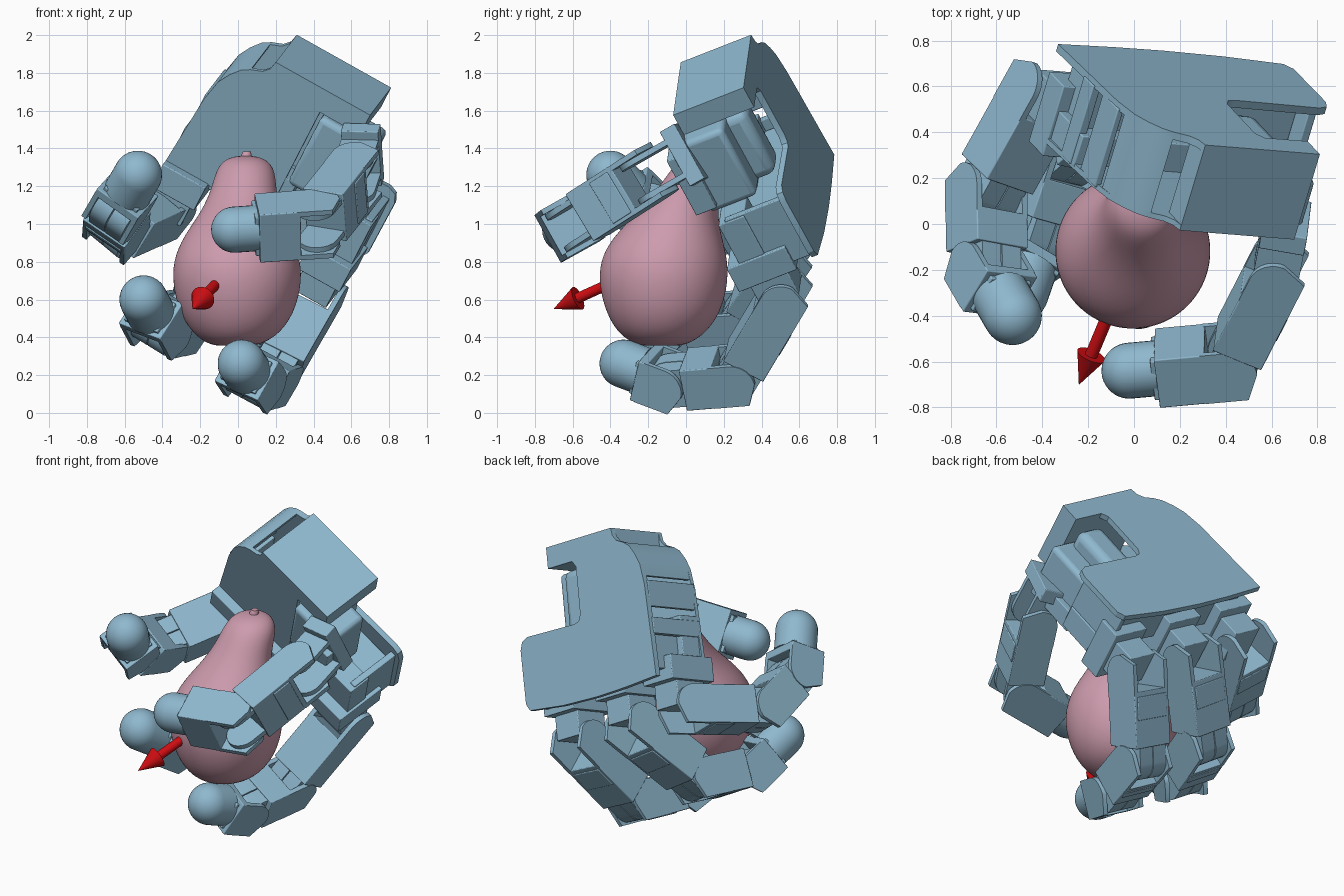
import bpy, bmesh, math
from mathutils import Vector, Matrix

cube = bpy.data.objects.get("Cube")
if cube:
    bpy.data.objects.remove(cube)


def material(name, rgb):
    m = bpy.data.materials.new(name)
    m.use_nodes = True
    m.diffuse_color = (*rgb, 1)
    m.node_tree.nodes["Principled BSDF"].inputs["Base Color"].default_value = (*rgb, 1)
    return m


BLUE = material("steel blue", (0.275, 0.48, 0.62))
PINK = material("dusty pink", (0.61, 0.33, 0.42))
RED = material("bright red", (0.62, 0.004, 0.006))


def finish(name, bm, mat, smooth):
    bmesh.ops.recalc_face_normals(bm, faces=bm.faces)
    mesh = bpy.data.meshes.new(name)
    bm.to_mesh(mesh)
    bm.free()
    mesh.materials.append(mat)
    ob = bpy.data.objects.new(name, mesh)
    bpy.context.collection.objects.link(ob)
    bpy.ops.object.select_all(action='DESELECT')
    ob.select_set(True)
    bpy.context.view_layer.objects.active = ob
    bpy.ops.object.shade_smooth_by_angle(angle=math.radians(smooth))
    return ob


def frame(origin, a, b, c):
    m = Matrix((a, b, c)).transposed().to_4x4()
    m.translation = origin
    return m


def prism(name, outline, low, high, M, bevel=0.0):
    """Extrude a flat outline between two heights of frame M."""
    bm = bmesh.new()
    rings = [[bm.verts.new(M @ Vector((x, y, h))) for x, y in outline] for h in (low, high)]
    bm.faces.new(rings[0])
    bm.faces.new(rings[1])
    n = len(outline)
    for i in range(n):
        j = (i + 1) % n
        bm.faces.new((rings[0][i], rings[0][j], rings[1][j], rings[1][i]))
    ob = finish(name, bm, BLUE, 30)
    if bevel:
        mod = ob.modifiers.new("soft_edges", 'BEVEL')
        mod.width = bevel
        mod.segments = 3
        mod.limit_method = 'ANGLE'
    return ob


def box(name, x, y, z, M, bevel=0.005):
    pts = [(x[0], y[0]), (x[1], y[0]), (x[1], y[1]), (x[0], y[1])]
    return prism(name, pts, z[0], z[1], M, bevel)


def arc(cx, r, start, end, n=10):
    return [(cx + r * math.cos(math.radians(start + (end - start) * i / n)),
             r * math.sin(math.radians(start + (end - start) * i / n))) for i in range(n + 1)]


def loft(name, rings, mat, M=Matrix(), n=32, smooth=40):
    """Join circles given as (x, y, z, radius) and cap both ends."""
    bm = bmesh.new()
    loops = [[bm.verts.new(M @ Vector((x + r * math.cos(2 * math.pi * i / n),
                                       y + r * math.sin(2 * math.pi * i / n), z)))
              for i in range(n)] for x, y, z, r in rings]
    for lo, hi in zip(loops, loops[1:]):
        for i in range(n):
            j = (i + 1) % n
            bm.faces.new((lo[i], lo[j], hi[j], hi[i]))
    bm.faces.new(loops[0])
    bm.faces.new(loops[-1])
    return finish(name, bm, mat, smooth)


def along(a, b):
    """Frame at a with its z axis pointing to b."""
    return Matrix.Translation(a) @ (b - a).to_track_quat('Z', 'Y').to_matrix().to_4x4()


# Hand frame: x across the palm, y towards the fingers, z out of the palm
W = Vector((0.871, -0.07, -0.488)).normalized()
P = Vector((-0.293, -0.902, -0.341))
P = (P - W * P.dot(W)).normalized()
F = W.cross(P)
HAND = frame(Vector((0.31, 0.34, 2.0)), W, F, P)

# Palm casing
curve = [(-0.225, 0.27), (-0.19, 0.2), (-0.145, 0.14), (-0.1, 0.11), (-0.04, 0.085), (-0.01, 0.05), (0, 0)]
back = curve + [(0.574, 0), (0.574, 0.13), (0.36, 0.13), (0.33, 0.17), (0.33, 0.46), (0.35, 0.5),
                (0.39, 0.51), (0.81, 0.5), (0.855, 0.52), (0.875, 0.57), (0.87, 0.9), (0.84, 0.945),
                (0.55, 0.975), (0.25, 0.985), (0, 0.98), (-0.28, 0.965), (-0.25, 0.4)]
prism("palm_back_plate", back, -0.005, 0.03, HAND)
front = curve + [(0.33, 0), (0.33, 0.82), (-0.28, 0.83), (-0.25, 0.4)]
prism("palm_front_plate", front, 0.385, 0.41, HAND)
prism("palm_curved_wall", [(-0.235, 0.34)] + curve[:4] + [(-0.1, 0.135), (-0.135, 0.16), (-0.17, 0.21),
                                                         (-0.2, 0.28), (-0.21, 0.34)], 0.02, 0.4, HAND)
box("wrist_block", (0, 0.574), (0, 0.13), (-0.005, 0.41), HAND, 0)
box("side_wall_middle", (-0.255, -0.225), (0.37, 0.53), (0.02, 0.4), HAND)
box("side_wall_end", (-0.27, -0.23), (0.6, 0.7), (0.02, 0.4), HAND)
box("palm_core", (-0.22, 0.8), (0.66, 0.9), (0.03, 0.3), HAND)
box("palm_side_rail", (0.8, 0.84), (0.56, 0.93), (0.02, 0.36), HAND)

# Knuckles along the finger edge
for u, label in ((-0.15, "index"), (0.28, "middle"), (0.735, "ring")):
    box(label + "_motor", (u - 0.115, u + 0.115), (0.57, 0.93), (0.25, 0.4), HAND)
    box(label + "_knuckle", (u - 0.13, u + 0.13), (0.82, 0.97), (0.13, 0.47), HAND)
    box(label + "_knuckle_neck", (u - 0.1, u + 0.1), (0.95, 1.12), (0.19, 0.41), HAND)


def link_frame(a, b, axis):
    x = (b - a).normalized()
    z = (axis - x * axis.dot(x)).normalized()
    return frame(a, x, z.cross(x), z)


def pair(name, outline, outer, thick, M):
    """Two matching plates, one on each side of a link."""
    for s in (-1, 1):
        lo, hi = sorted((s * outer, s * (outer - thick)))
        prism(name, outline, lo, hi, M)


def shell(name, end, M, half, r):
    """Boxed body with cheeks that wrap the near joint, square on the outer side."""
    box(name + "_body", (0.1, end), (-r, r), (-half, half), M)
    pair(name + "_cheek", [(-0.07, r), (0.12, r), (0.12, -r)] + arc(0, r, 270, 180), half, 0.028, M)


def link(name, a, b, axis, half=0.135, r=0.12, tongue=0.1):
    """Finger link: wrapped near joint and a rounded tongue at the far joint."""
    M = link_frame(a, b, axis)
    L = (b - a).length
    shell(name, L - 0.1, M, half, r)
    outline = arc(L, r - 0.01, -90, 90) + [(L * 0.5, r - 0.01), (L * 0.5, 0.01 - r)]
    pair(name + "_tongue", outline, half - 0.032, tongue, M)
    box(name + "_cover", (0.13, L * 0.5), (0, r + 0.006), (0.02 - half, half - 0.02), M)


def fingertip(name, a, tip, axis, body, half=0.135, r=0.12, ball=0.128):
    """Last link: boxed body ending in a rounded tip."""
    M = link_frame(a, tip, axis)
    L = (tip - a).length
    shell(name + "_end", body, M, half, r)
    box(name + "_end_collar", (body - 0.02, body + 0.02), (-r * 0.8, r * 0.8), (-half * 0.8, half * 0.8), M)
    dome = [(0, 0, body, ball)]
    dome += [(0, 0, L + ball * math.sin(t * math.pi / 20), max(0.001, ball * math.cos(t * math.pi / 20)))
             for t in range(11)]
    loft(name + "_tip", dome, BLUE, along(a, tip))


# Three fingers: knuckle, two bends and the tip
fingers = {
    "index": [(-0.40, 0.57, 1.08), (-0.645, 0.13, 0.97), (-0.64, -0.21, 1.07), (-0.53, -0.40, 1.26)],
    "middle": [(0.0, 0.55, 0.85), (-0.30, 0.29, 0.48), (-0.42, -0.07, 0.45), (-0.50, -0.30, 0.60)],
    "ring": [(0.41, 0.52, 0.62), (0.17, 0.27, 0.2), (0.08, -0.09, 0.17), (0.02, -0.33, 0.26)],
}
for label, joints in fingers.items():
    a, b, c, d = map(Vector, joints)
    axis = ((c - b).cross(b - a).normalized() + W * 2).normalized()
    link(label + "_lower_link", a, b, axis)
    link(label + "_upper_link", b, c, axis)
    fingertip(label, c, d, axis, 0.15)

# Thumb: motor and housing in the palm slot, a yoke, then two links
box("thumb_motor", (0.34, 0.54), (0.15, 0.56), (0.07, 0.32), HAND, 0.05)
box("thumb_housing", (0.35, 0.68), (0.13, 0.57), (0.18, 0.46), HAND, 0.03)
box("thumb_bracket", (0.54, 0.72), (0.17, 0.53), (0.4, 0.52), HAND)
root, base = Vector((0.66, 0.0, 1.37)), Vector((0.62, -0.21, 1.25))
bend, tip = Vector((0.42, -0.60, 1.0)), Vector((-0.02, -0.64, 0.97))
thumb_axis = Vector((-0.06, -0.49, 0.87))
yoke = link_frame(root, base, thumb_axis)
reach = (base - root).length
box("thumb_yoke_plate", (-0.04, 0.05), (-0.1, 0.1), (-0.165, 0.165), yoke)
pair("thumb_yoke_arm", arc(reach, 0.1, -90, 90) + [(0.02, 0.1), (0.02, -0.1)], 0.115, 0.03, yoke)
link("thumb_lower_link", base, bend, thumb_axis, 0.145, 0.115, 0.03)
fingertip("thumb", bend, tip, thumb_axis, 0.32, 0.145, 0.12, 0.122)

# Pear with a leaning neck
pear = [(-0.02, -0.13, 0.36, 0.03), (-0.02, -0.13, 0.35, 0.10), (-0.01, -0.13, 0.395, 0.21),
        (-0.005, -0.12, 0.52, 0.305), (-0.005, -0.12, 0.70, 0.348), (-0.005, -0.115, 0.84, 0.332),
        (0, -0.09, 0.96, 0.272), (0.015, -0.04, 1.07, 0.207), (0.03, 0.02, 1.18, 0.173),
        (0.04, 0.07, 1.28, 0.158), (0.04, 0.09, 1.34, 0.118), (0.04, 0.1, 1.362, 0.045)]
body = loft("pear_body", pear, PINK, smooth=80)
body.modifiers.new("round", 'SUBSURF').levels = 2
loft("pear_stem", [(0.04, 0.1, 1.33, 0.024), (0.045, 0.105, 1.365, 0.028), (0.047, 0.108, 1.385, 0.02)],
     PINK, n=16)

# Arrow pointing out of the pear
start, end = Vector((-0.11, -0.39, 0.69)), Vector((-0.24, -0.70, 0.55))
length = (end - start).length
loft("arrow_shaft", [(0, 0, 0, 0.028), (0, 0, length - 0.14, 0.028)], RED, along(start, end), 24)
loft("arrow_head", [(0, 0, length - 0.15, 0.065), (0, 0, length, 0.001)], RED, along(start, end), 24)
